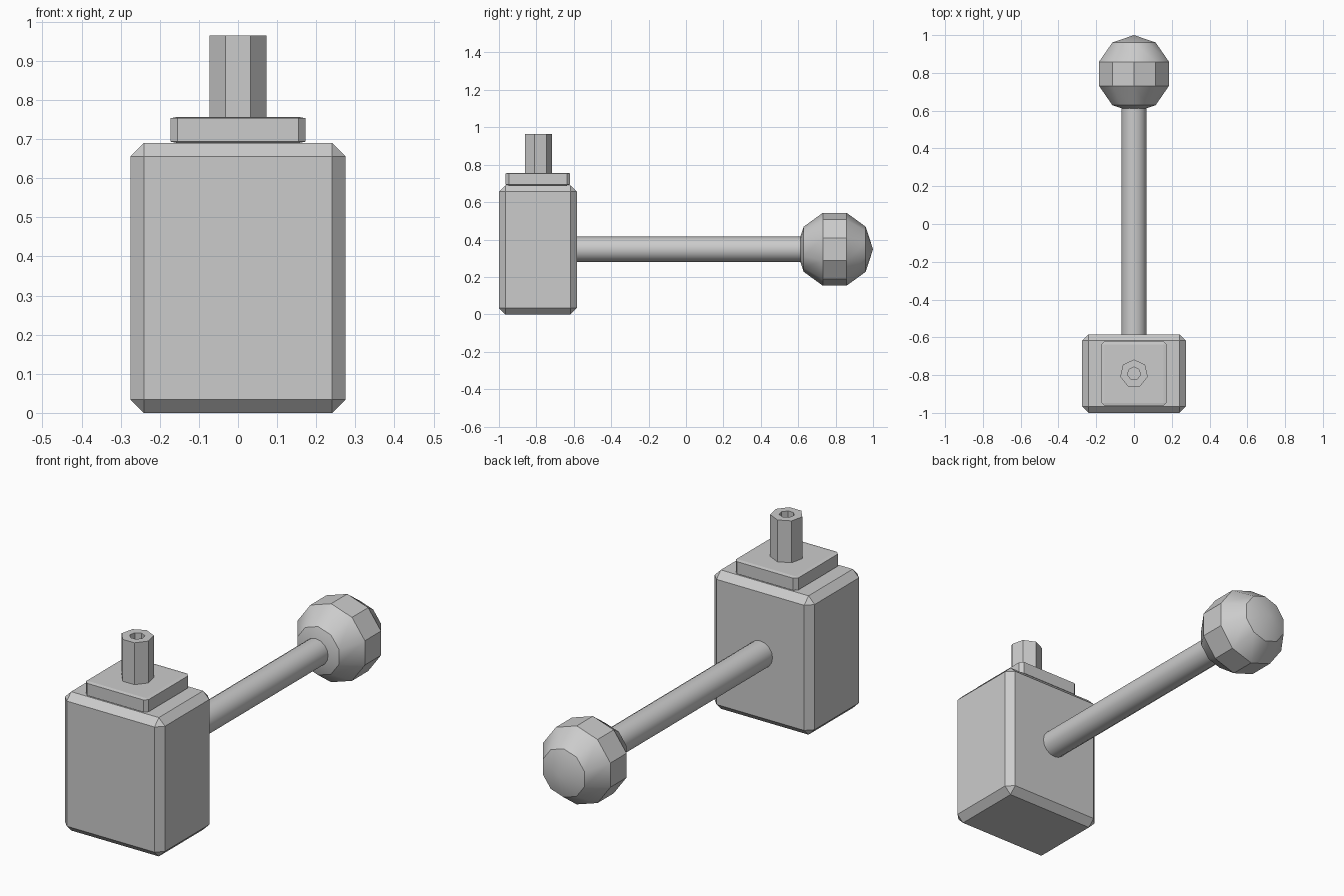
import bpy, bmesh, math
from mathutils import Matrix, Vector

cube = bpy.data.objects.get("Cube")
if cube:
    bpy.data.objects.remove(cube, do_unlink=True)

# Single grey material
grey = bpy.data.materials.new("plain grey")
grey.use_nodes = True
colour = (0.6, 0.6, 0.6, 1)
grey.diffuse_color = colour
grey.node_tree.nodes["Principled BSDF"].inputs["Base Color"].default_value = colour


def finish(name, bm, location, smooth=False):
    bmesh.ops.recalc_face_normals(bm, faces=bm.faces)
    mesh = bpy.data.meshes.new(name)
    bm.to_mesh(mesh)
    bm.free()
    mesh.materials.append(grey)
    obj = bpy.data.objects.new(name, mesh)
    obj.location = location
    bpy.context.collection.objects.link(obj)
    if smooth:
        bpy.ops.object.select_all(action="DESELECT")
        obj.select_set(True)
        bpy.context.view_layer.objects.active = obj
        bpy.ops.object.shade_smooth_by_angle(angle=math.radians(30))
    return obj


def chamfered_box(name, size, chamfer, location, squash=1):
    """Box with cut edges; squash flattens both box and chamfer in z."""
    bm = bmesh.new()
    bmesh.ops.create_cube(bm, size=1)
    bmesh.ops.scale(bm, vec=(size[0], size[1], size[2] / squash), verts=bm.verts)
    bmesh.ops.bevel(bm, geom=bm.edges[:], offset=chamfer, segments=1,
                    profile=0.5, affect="EDGES")
    bmesh.ops.scale(bm, vec=(1, 1, squash), verts=bm.verts)
    return finish(name, bm, location)


def tube(name, sides, outer, inner, height, location):
    """Upright hollow post with one corner at the back."""
    bm = bmesh.new()
    loops = []
    for r, z in ((outer, 0), (outer, height), (inner, height), (inner, 0)):
        angles = [2 * math.pi * i / sides for i in range(sides)]
        loops.append([bm.verts.new((r * math.sin(a), r * math.cos(a), z)) for a in angles])
    for k, loop in enumerate(loops):
        above = loops[(k + 1) % len(loops)]
        for i in range(sides):
            j = (i + 1) % sides
            bm.faces.new((loop[i], loop[j], above[j], above[i]))
    return finish(name, bm, location)


along_y = Matrix.Rotation(-math.pi / 2, 4, "X")
body_y, arm_z = -0.792, 0.348

# Housing, cap plate and hollow post
chamfered_box("body", (0.55, 0.416, 0.69), 0.034, (0, body_y, 0.345))
chamfered_box("cap_plate", (0.344, 0.344, 0.067), 0.017, (0, body_y, 0.7235), squash=0.2)
tube("post", 7, 0.075, 0.035, 0.208, (0, body_y, 0.757))

# Round arm reaching backwards
bm = bmesh.new()
bmesh.ops.create_cone(bm, cap_ends=True, segments=16, radius1=0.067, radius2=0.067,
                      depth=1.24, matrix=along_y)
finish("arm", bm, (0, 0.01, arm_z), smooth=True)

# Faceted ball knob on the arm
bm = bmesh.new()
bmesh.ops.create_uvsphere(bm, u_segments=10, v_segments=5, radius=0.205, matrix=along_y)
finish("ball_knob", bm, (0, 0.795, arm_z), smooth=True)
